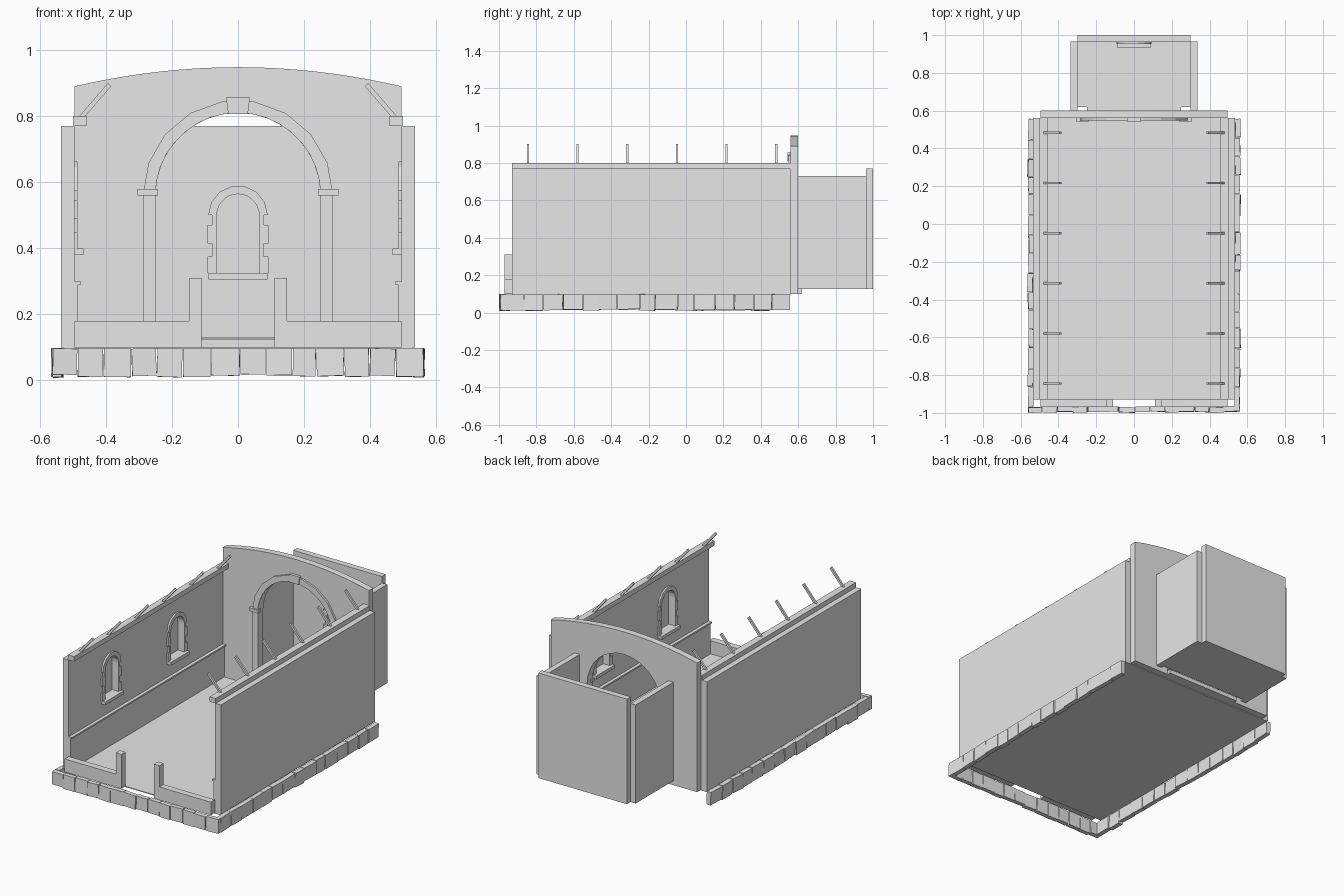
import bpy, bmesh, math, random
from mathutils import Matrix, Vector

if "Cube" in bpy.data.objects:
    bpy.data.objects.remove(bpy.data.objects["Cube"])

random.seed(4)
stone = bpy.data.materials.new("pale_grey_stone")
stone.diffuse_color = (0.8, 0.8, 0.8, 1)
stone.use_nodes = True
stone.node_tree.nodes["Principled BSDF"].inputs["Base Color"].default_value = stone.diffuse_color


def frame(origin, u, w):
    """Local frame: u runs along a wall, z is up, w is depth."""
    u, w = Vector(u), Vector(w)
    m = Matrix((u, Vector((0, 0, 1)), w)).transposed().to_4x4()
    m.translation = origin
    return m


FACING_FRONT = frame((0, 0, 0), (1, 0, 0), (0, 1, 0))


def add_prism(bm, pts, w0, w1, m=FACING_FRONT):
    a = [bm.verts.new(m @ Vector((u, v, w0))) for u, v in pts]
    b = [bm.verts.new(m @ Vector((u, v, w1))) for u, v in pts]
    bm.faces.new(a)
    bm.faces.new(b[::-1])
    n = len(pts)
    for i in range(n):
        bm.faces.new((a[i], b[i], b[(i + 1) % n], a[(i + 1) % n]))


def rect(u0, u1, v0, v1):
    return [(u0, v0), (u1, v0), (u1, v1), (u0, v1)]


def finish(name, bm):
    bmesh.ops.recalc_face_normals(bm, faces=bm.faces[:])
    mesh = bpy.data.meshes.new(name)
    bm.to_mesh(mesh)
    bm.free()
    mesh.materials.append(stone)
    ob = bpy.data.objects.new(name, mesh)
    bpy.context.collection.objects.link(ob)
    return ob


def box(name, x0, x1, y0, y1, z0, z1):
    bm = bmesh.new()
    add_prism(bm, rect(x0, x1, z0, z1), y0, y1)
    return finish(name, bm)


def arc(r, cz, n, a0=0.0, a1=math.pi):
    return [(r * math.cos(a0 + (a1 - a0) * i / n),
             cz + r * math.sin(a0 + (a1 - a0) * i / n)) for i in range(n + 1)]


def add_voussoirs(bm, r0, r1, cz, n, w0, w1, m):
    for i in range(n):
        a0, a1 = math.pi * i / n, math.pi * (i + 1) / n
        add_prism(bm, arc(r0, cz, 2, a0, a1) + arc(r1, cz, 1, a0, a1)[::-1], w0, w1, m)


def window(name, wall, origin, u, w):
    """Blind arched window: recess in the wall, stone surround and sill."""
    m = frame(origin, u, w)
    bm = bmesh.new()
    add_prism(bm, [(-.065, .32)] + [(.065, .32)] + arc(.065, .5, 10), -.035, .05, m)
    cutter = finish(name + "_cutter", bm)
    cutter.hide_render = True
    cutter.hide_viewport = True
    mod = wall.modifiers.new(name, 'BOOLEAN')
    mod.object = cutter
    mod.operation = 'DIFFERENCE'
    mod.solver = 'EXACT'
    bm = bmesh.new()
    add_prism(bm, rect(-.09, .09, .305, .325), -.034, .028, m)
    levels = (.325, .375, .415, .47, .5)
    for i in range(4):
        out = .079 if i % 2 else .092
        for s in (-1, 1):
            add_prism(bm, rect(s * .064, s * out, levels[i], levels[i + 1]), -.005, .01, m)
    add_voussoirs(bm, .064, .09, .5, 7, -.005, .01, m)
    finish(name + "_surround", bm)


# Floors and steps
box("nave_floor", -.53, .53, -.93, .56, .095, .1)
box("chancel_step", -.25, .25, .56, .62, .1, .125)
box("chancel_floor", -.3, .3, .62, .965, .127, .132)

# Long side walls with panelling, ledge, wall plate, rafters and windows
for s, side in ((-1, "left"), (1, "right")):
    wall = box(side + "_wall", s * .495, s * .535, -.93, .56, .1, .77)
    box(side + "_panelling", s * .484, s * .497, -.93, .56, .1, .29)
    box(side + "_ledge", s * .475, s * .497, -.93, .56, .29, .3)
    box(side + "_wall_plate", s * .458, s * .5, -.93, .56, .77, .8)
    for k, y in enumerate((-.525, .11)):
        window(f"{side}_window_{k + 1}", wall, (s * .495, y, .075), (0, 1, 0), (-s, 0, 0))
    bm = bmesh.new()
    for k in range(6):
        y = -.845 + k * .2655
        add_prism(bm, [(s * .48, .8), (s * .462, .8), (s * .384, .89),
                       (s * .394, .9)], y - .006, y + .006)
    finish(side + "_rafters", bm)
    # Low front wall and door post
    box(side + "_front_wall", s * .148, s * .495, -.97, -.93, .1, .18)
    box(side + "_door_post", s * .11, s * .148, -.97, -.93, .1, .31)
    # Chancel side
    box(side + "_chancel_wall", s * .3, s * .335, .6, .965, .127, .73)

# Dividing wall with curved top and arched opening
top = [(.495 - .99 * i / 20, .948 - .058 * (1 - i / 10) ** 2) for i in range(21)]
opening = [(-.25, .1)] + arc(.25, .56, 16)[::-1] + [(.25, .1)]
bm = bmesh.new()
add_prism(bm, [(.495, .1)] + top + [(-.495, .1)] + opening, .56, .6)
finish("arch_wall", bm)

# Arch surround: columns, capitals, voussoirs and keystone
bm = bmesh.new()
for s in (-1, 1):
    add_prism(bm, rect(s * .25, s * .288, .1, .56), .548, .565)
    add_prism(bm, rect(s * .242, s * .304, .56, .58), .54, .565)
add_voussoirs(bm, .25, .288, .56, 9, .548, .565, FACING_FRONT)
add_prism(bm, [(-.03, .807), (.03, .807), (.036, .856), (-.036, .856)], .543, .565)
finish("arch_surround", bm)

# Chancel end wall and window
end = box("chancel_end_wall", -.3, .3, .963, 1, .127, .77)
window("chancel_window", end, (0, .963, 0), (1, 0, 0), (0, -1, 0))


# Rough foundation stones on three sides
def add_stone(bm, centre, size):
    tilt = [Matrix.Rotation(random.uniform(-.04, .04), 4, a) for a in 'XYZ']
    m = Matrix.Translation(centre) @ tilt[0] @ tilt[1] @ tilt[2]
    bmesh.ops.create_cube(bm, size=1, matrix=m @ Matrix.Diagonal((*size, 1)))


def stone_row(name, start, end, count, along_x, fixed):
    bm = bmesh.new()
    step = (end - start) / count
    cuts = [start + step * i + (random.uniform(-.1, .1) * step if 0 < i < count else 0)
            for i in range(count + 1)]
    for a, b in zip(cuts, cuts[1:]):
        h = random.uniform(.078, .088)
        c, length = (a + b) / 2, b - a - .003
        off = fixed + random.uniform(-.003, .003)
        if along_x:
            add_stone(bm, (c, off, .097 - h / 2), (length, .028, h))
        else:
            add_stone(bm, (off, c, .097 - h / 2), (.028, length, h))
    finish(name, bm)


stone_row("front_foundation", -.562, .562, 14, True, -.982)
stone_row("left_foundation", -.968, .558, 15, False, -.547)
stone_row("right_foundation", -.968, .558, 15, False, .547)
